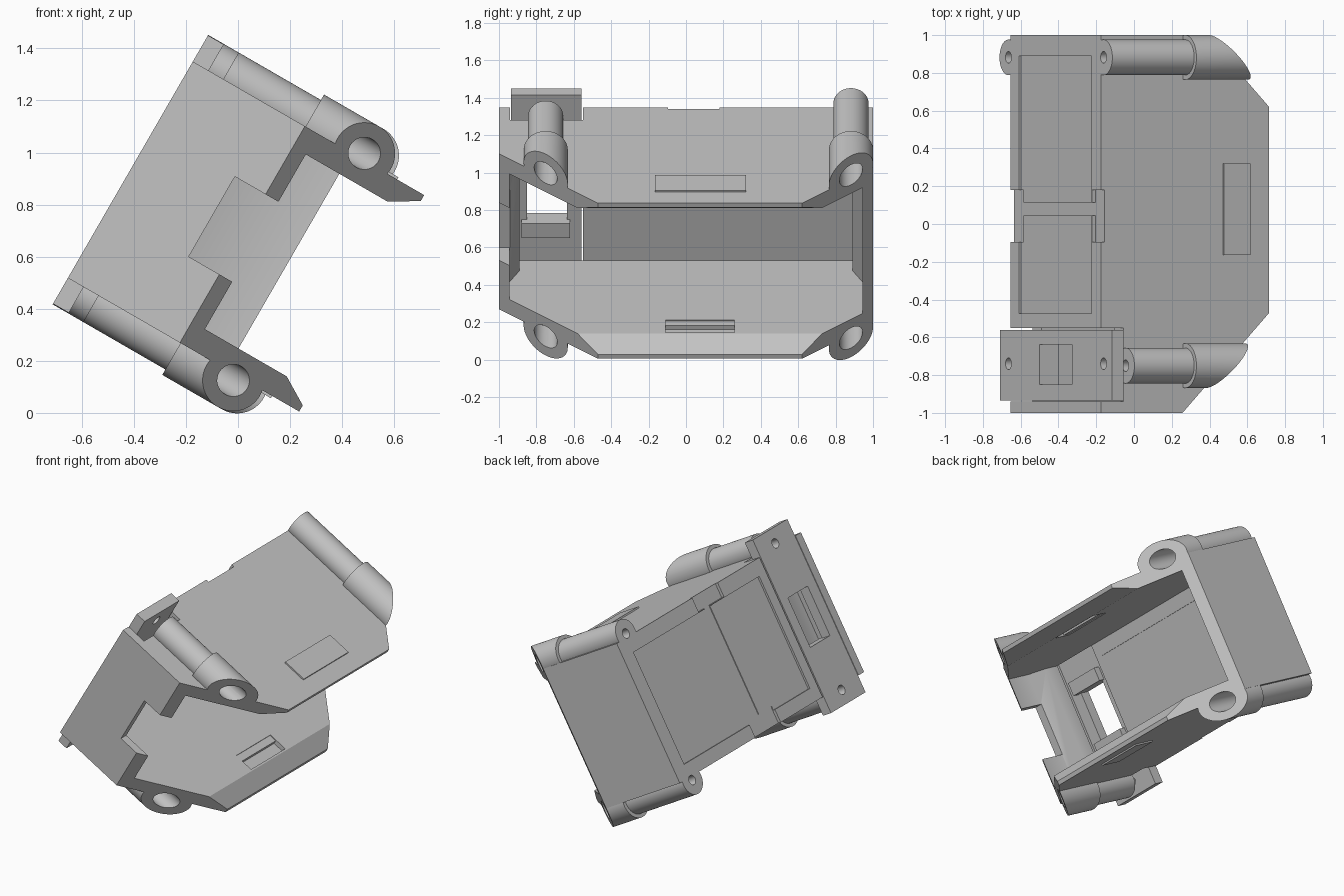
import bpy, bmesh, math
from mathutils import Matrix, Vector

if "Cube" in bpy.data.objects:
    bpy.data.objects.remove(bpy.data.objects["Cube"])

TILT = Matrix.Rotation(math.radians(30), 4, 'Y')
grey = bpy.data.materials.new("plastic_grey")
grey.diffuse_color = (0.55, 0.55, 0.55, 1)
grey.use_nodes = True
grey.node_tree.nodes["Principled BSDF"].inputs["Base Color"].default_value = grey.diffuse_color


def make(name, bm):
    bmesh.ops.recalc_face_normals(bm, faces=bm.faces)
    me = bpy.data.meshes.new(name)
    bm.to_mesh(me)
    bm.free()
    me.materials.append(grey)
    ob = bpy.data.objects.new(name, me)
    bpy.context.collection.objects.link(ob)
    return ob


def prism(name, pts, lo, hi, axis='Z'):
    """Extrude a profile: (x, y) along Z or (x, z) along Y."""
    bm = bmesh.new()
    co = (lambda p, h: (p[0], p[1], h)) if axis == 'Z' else (lambda p, h: (p[0], h, p[1]))
    a = [bm.verts.new(co(p, lo)) for p in pts]
    b = [bm.verts.new(co(p, hi)) for p in pts]
    bm.faces.new(a)
    bm.faces.new(b)
    for i in range(len(pts)):
        j = (i + 1) % len(pts)
        bm.faces.new((a[i], a[j], b[j], b[i]))
    return make(name, bm)


def box(name, x0, x1, y0, y1, z0, z1):
    return prism(name, [(x0, y0), (x1, y0), (x1, y1), (x0, y1)], z0, z1)


def rod(name, x0, x1, y, z, r, n=64):
    bm = bmesh.new()
    m = Matrix.Translation(((x0 + x1) / 2, y, z)) @ Matrix.Rotation(math.pi / 2, 4, 'Y')
    bmesh.ops.create_cone(bm, cap_ends=True, segments=n, radius1=r, radius2=r,
                          depth=x1 - x0, matrix=m)
    return make(name, bm)


def boolean(ob, tool, op='DIFFERENCE'):
    tool.hide_render = True
    mod = ob.modifiers.new("cut", 'BOOLEAN')
    mod.operation, mod.object, mod.solver = op, tool, 'EXACT'
    bpy.context.view_layer.objects.active = ob
    bpy.ops.object.modifier_apply(modifier=mod.name)
    bpy.data.objects.remove(tool)


BACK, INNER = -0.825, -0.69        # outer and inner face of the back wall
LOW, HIGH = 0.122, 1.082           # outer faces of the two plates
LIP = 0.201                        # open end of the plates
ROD_Z = (0.099, 1.106)
ROD_Y = ((-0.75, INNER), (0.882, BACK))   # rod centre and where it starts

# Housing: solid block with clipped corners in plan
plan = [(BACK, -1), (-0.328, -1), (LIP, -0.471), (LIP, 0.62), (-0.179, 1), (BACK, 1)]
housing = prism("housing", plan, LOW, HIGH)

# Hollow interior, with side walls thickening towards the back
boolean(housing, prism("cavity", [(INNER, -0.89), (-0.58, -0.89), (-0.46, -0.943), (0.5, -0.943),
                                  (0.5, 0.943), (-0.46, 0.943), (-0.58, 0.89), (INNER, 0.89)],
                       0.215, 0.99))
# Tapered lips of both plates
boolean(housing, prism("lip", [(0.012, 0.263), (0.3, 0.09), (0.3, 1.115), (0.012, 0.942)],
                       -2, 2, 'Y'))
# Notch in the front side wall
boolean(housing, box("notch", -0.464, 0.3, -1.2, -0.9, 0.425, 0.78))
# Seat for the mounting block
boolean(housing, box("seat", -1, INNER, -0.94, -0.55, 0, 1.3))
# Strap channel across the back: two wide ends and a narrow bar
for z0, z1 in ((0.0, 0.235), (0.985, 1.3)):
    boolean(housing, box("strap_end", -1, BACK + 0.02, -0.095, 0.18, z0, z1))
boolean(housing, box("strap_bar", -1, BACK + 0.0195, 0.045, 0.115, 0.23, 1.01))
# Two recessed back panels
for y0, y1 in ((-0.475, 0.045), (0.115, 0.89)):
    boolean(housing, box("panel", -1, BACK + 0.014, y0, y1, 0.21, 0.98))
# Stepped shallow pockets inside the plates
for x0, d in ((-0.05, 0.005), (0.0, 0.03)):
    boolean(housing, box("pocket", x0, 0.08, -0.11, 0.26, 0.215 - d, 0.4))
    boolean(housing, box("pocket", x0, 0.08, -0.11, 0.26, 0.8, 0.99 + d))

# Four hinge rods with thicker sleeves, cut off along the housing corners
for y, start in ROD_Y:
    side = "front" if y < 0 else "rear"
    for z in ROD_Z:
        ob = rod(side + ("_upper_rod" if z > 0.5 else "_lower_rod"), start, -0.25, y, z, 0.094)
        boolean(ob, rod("sleeve", -0.325, 0.3, y, z, 0.118), 'UNION')
        boolean(ob, prism("clip", [(-1, -1.1), (-0.428, -1.1), (LIP, -0.471), (LIP, 0.62),
                                   (-0.279, 1.1), (-1, 1.1)], -0.5, 2), 'INTERSECT')
        # keep the part outside the interior
        boolean(ob, box("inside", -2, 1, -2, 2, 0.205, 1.0))
        for tube in (ob, housing):
            boolean(tube, rod("bore", -0.3, 0.5, y, z, 0.062, 32))
            boolean(tube, rod("screw_hole", -1, -0.2, y, z, 0.031, 24))

# Mounting block with window, clip ledges and screw holes
block = box("mounting_block", BACK, -0.755, -0.935, -0.56, 0.008, 1.198)
boolean(block, box("window", -1, -0.5, -0.85, -0.637, 0.43, 0.77))
for z0, z1 in ((0.34, 0.43), (0.77, 0.86)):
    boolean(block, box("clip_ledge", -0.79, -0.71, -0.88, -0.62, z0, z1), 'UNION')
for z in ROD_Z:
    boolean(block, rod("block_hole", -1, -0.6, -0.74, z, 0.031, 24))

# Raised pads on both plates and rails inside the back wall
box("upper_pad", -0.081, 0.081, -0.165, 0.32, HIGH - 0.01, HIGH + 0.01)
box("lower_pad", -0.081, 0.081, -0.165, 0.17, LOW - 0.01, LOW + 0.01)
for name, z0, z1 in (("lower_rail", 0.218, 0.308), ("upper_rail", 0.897, 0.987)):
    box(name, INNER - 0.01, INNER + 0.005, -0.49, 0.86, z0, z1)

# Tilt everything and shade
for ob in bpy.context.scene.objects:
    ob.data.transform(TILT)
    bpy.ops.object.select_all(action='DESELECT')
    ob.select_set(True)
    bpy.context.view_layer.objects.active = ob
    bpy.ops.object.shade_smooth_by_angle(angle=math.radians(30))
